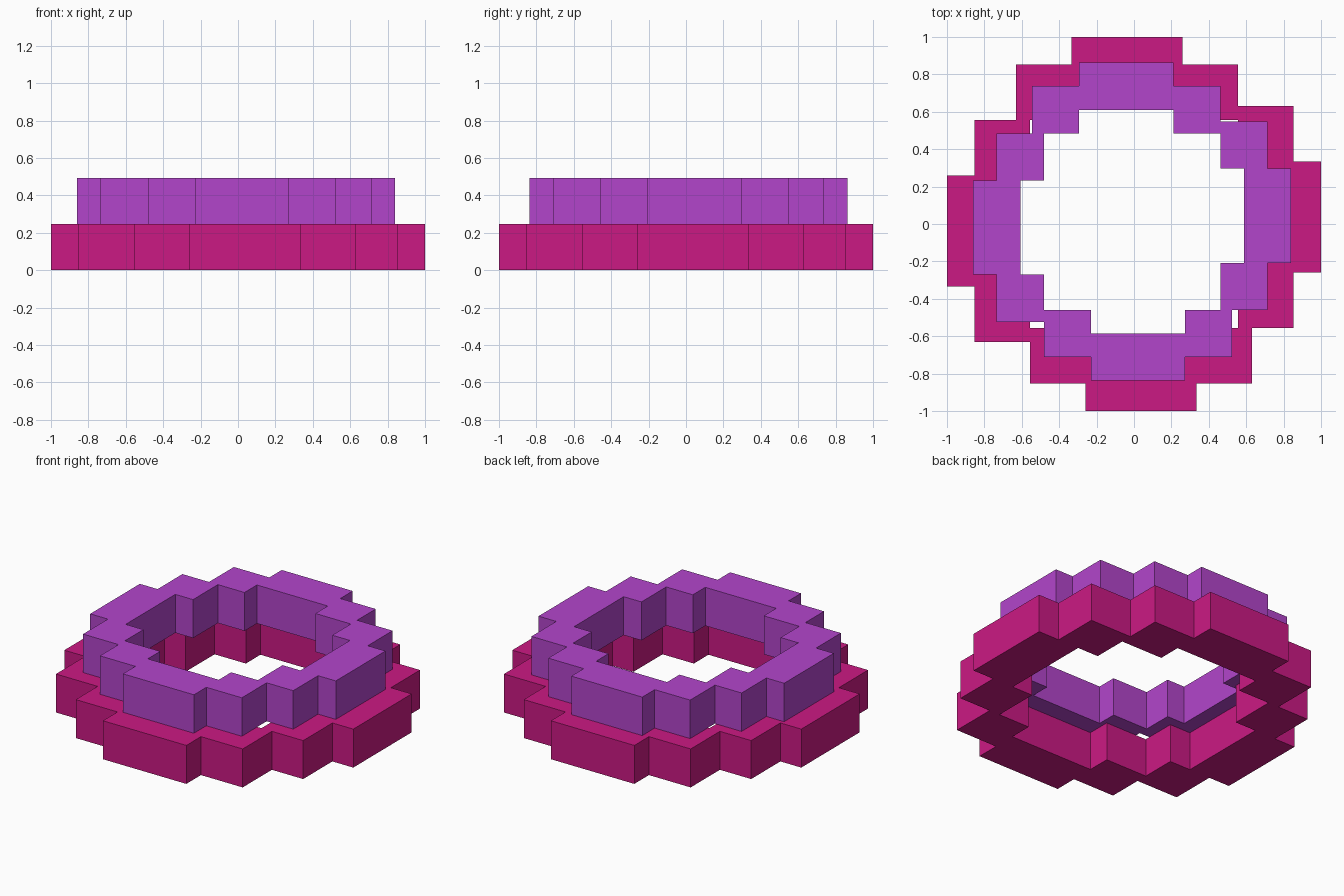
import bpy, bmesh

if "Cube" in bpy.data.objects:
    bpy.data.objects.remove(bpy.data.objects["Cube"])

U = 1 / 3.375      # one block unit
H = U * 5 / 6      # height of a layer

# One quarter of the stepped pinwheel outline, in block units
OUTER = [(-2.125, 2.875), (-1.125, 2.875), (-1.125, 3.375), (0.875, 3.375),
         (0.875, 2.875), (1.875, 2.875), (1.875, 2.125)]
INNER = [(-1.875, 1.875), (-1.125, 1.875), (-1.125, 2.375), (0.875, 2.375),
         (0.875, 1.875)]


def full_loop(quarter):
    """Repeat a quarter outline four times, turning 90 degrees each time."""
    points, pts = [], quarter
    for _ in range(4):
        points += pts
        pts = [(y, -x) for x, y in pts]
    return points


def stepped_ring(name, scale, centre, z, color):
    bm = bmesh.new()
    edges = []
    for quarter in (OUTER, INNER):
        vs = [bm.verts.new((centre[0] + x * U * scale, centre[1] + y * U * scale, z))
              for x, y in full_loop(quarter)]
        edges += [bm.edges.new((vs[i - 1], vs[i])) for i in range(len(vs))]
    bmesh.ops.triangle_fill(bm, use_beauty=True, use_dissolve=False,
                            edges=edges, normal=(0, 0, 1))
    # Raise the flat ring into a solid
    res = bmesh.ops.extrude_face_region(bm, geom=bm.faces[:], use_keep_orig=True)
    top = [g for g in res["geom"] if isinstance(g, bmesh.types.BMVert)]
    bmesh.ops.translate(bm, verts=top, vec=(0, 0, H))
    bmesh.ops.recalc_face_normals(bm, faces=bm.faces[:])
    mesh = bpy.data.meshes.new(name)
    bm.to_mesh(mesh)
    bm.free()
    mat = bpy.data.materials.new(name + "_color")
    mat.diffuse_color = color
    mat.use_nodes = True
    mat.node_tree.nodes["Principled BSDF"].inputs["Base Color"].default_value = mat.diffuse_color
    mesh.materials.append(mat)
    obj = bpy.data.objects.new(name, mesh)
    bpy.context.collection.objects.link(obj)
    return obj


# Wide lower layer and narrower upper layer
stepped_ring("lower_ring", 1.0, (0, 0), 0, (0.60, 0.01, 0.23, 1))
stepped_ring("upper_ring", 0.85, (-0.01, 0.0125), H, (0.45, 0.06, 0.60, 1))
